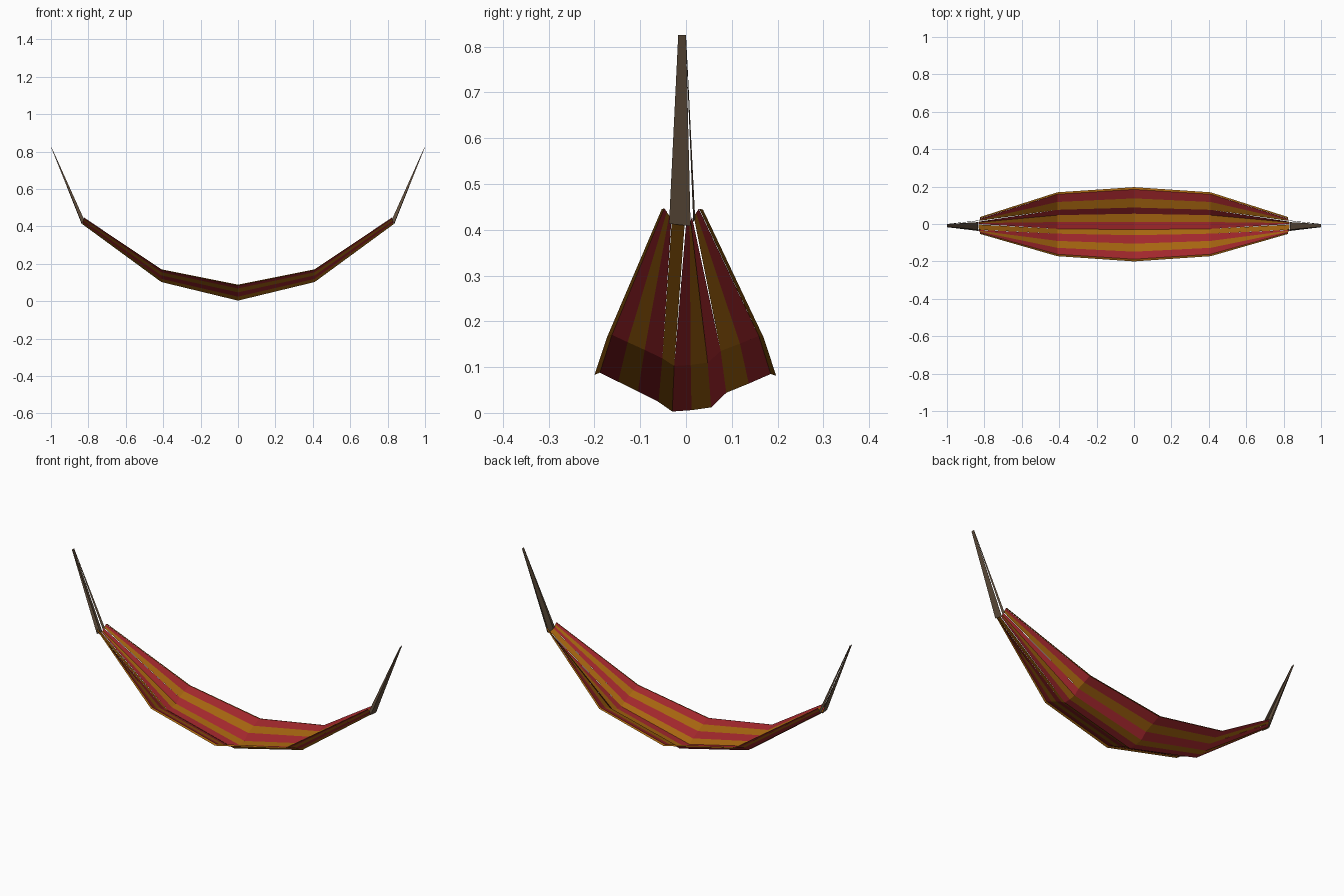
import bpy

if "Cube" in bpy.data.objects:
    bpy.data.objects.remove(bpy.data.objects["Cube"], do_unlink=True)


def make_material(name, colour):
    mat = bpy.data.materials.new(name)
    mat.use_nodes = True
    mat.diffuse_color = (*colour, 1)
    mat.node_tree.nodes["Principled BSDF"].inputs["Base Color"].default_value = (*colour, 1)
    return mat


red = make_material("red cloth", (0.36, 0.02, 0.025))
ochre = make_material("ochre cloth", (0.38, 0.13, 0.005))
brown = make_material("brown rope", (0.12, 0.078, 0.047))


def ribbon(name, rows, mat):
    """Flat ribbon through pairs of edge points, mirrored to the other end."""
    verts = [point for row in rows for point in row]
    faces = [(i, i + 2, i + 3, i + 1) for i in range(0, len(verts) - 2, 2)]
    mesh = bpy.data.meshes.new(name)
    mesh.from_pydata(verts, [], faces)
    mesh.materials.append(mat)
    obj = bpy.data.objects.new(name, mesh)
    bpy.context.collection.objects.link(obj)
    mirror = obj.modifiers.new("other end", 'MIRROR')
    mirror.use_axis[0] = True
    mirror.use_clip = True
    return obj


# Cross-section of the cloth at its lowest point, front to back (y, z)
section = [(-.2, .083), (-.188, .088), (-.148, .068), (-.105, .047),
           (-.06, .024), (-.03, .003), (.012, .006), (.055, .012),
           (.088, .044), (.137, .064), (.185, .085), (.197, .081)]

# Front and back edge of each strip where it is gathered into the rope
gathered = [(-.053, -.046), (-.048, -.041), (-.042, -.036), (-.037, -.032),
            (-.031, -.003), (0, .008), (.005, .011), (.009, .013),
            (.017, .022), (.022, .028), (.029, .037)]

# Cloth strips in alternating colours, separating towards the ends
for i, ends in enumerate(gathered):
    pair = section[i:i + 2]
    middle = [(0, y, z) for y, z in pair]
    quarter = [(.41, y * .86, .1 + z * .8) for y, z in pair]
    tip = [(.832 - z * .1, e, .41 + z * .42) for e, (y, z) in zip(ends, pair)]
    ribbon(f"cloth_strip_{i + 1}", [middle, quarter, tip], red if i % 2 else ochre)

# Hanging ropes: a broad outer strap with narrow straps on both sides
ribbon("rope_outer", [[(.834, -.037, .413), (.834, .01, .408)],
                      [(1, -.017, .825), (1, 0, .825)]], brown)
ribbon("rope_back", [[(.834, .016, .415), (.824, .02, .425)],
                     [(1, -.001, .825), (.998, 0, .825)]], brown)
ribbon("rope_front", [[(.834, -.037, .413), (.82, -.03, .43)],
                      [(1, -.017, .825), (.998, -.015, .825)]], brown)
